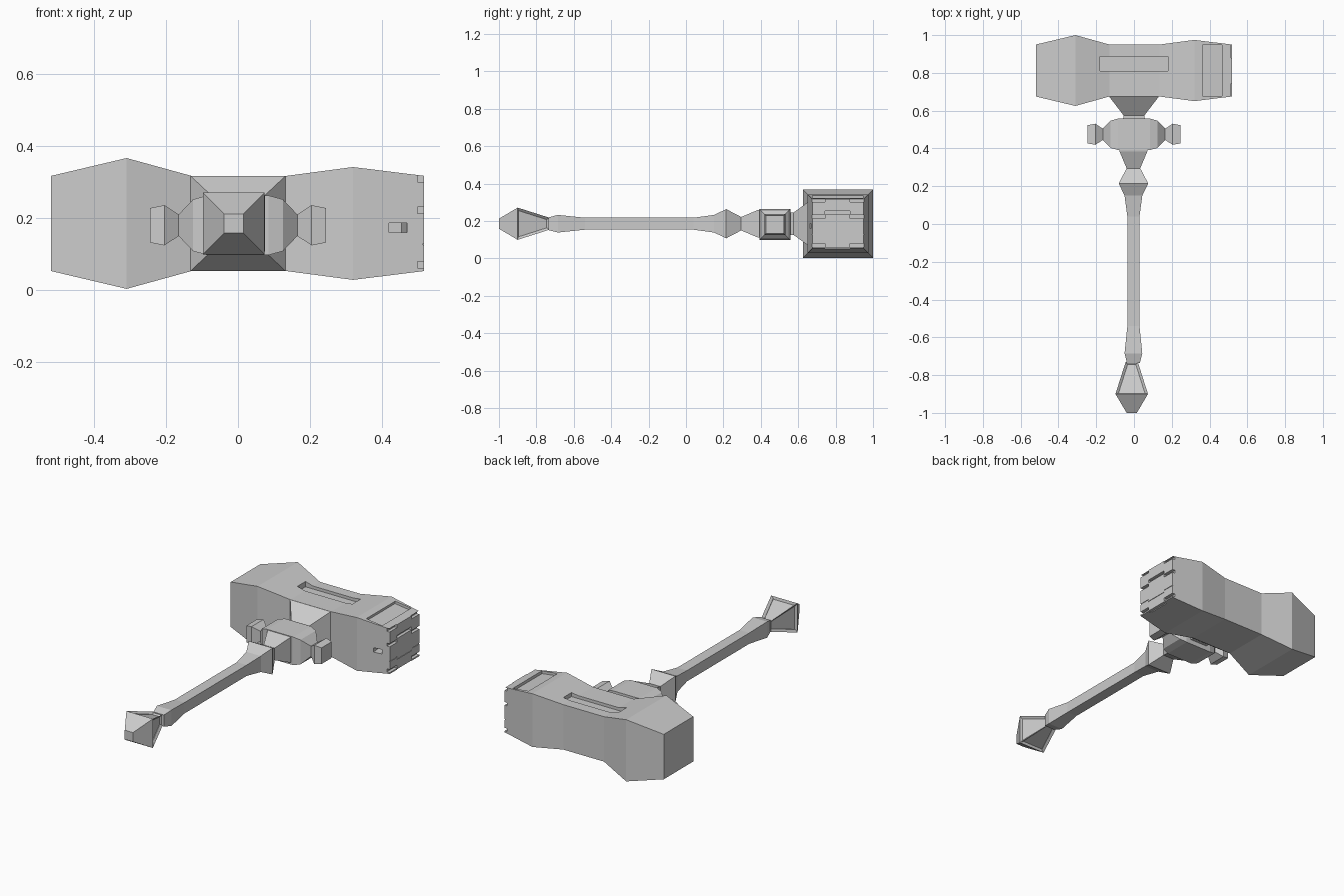
import bpy, bmesh
from mathutils import Matrix, Vector

if "Cube" in bpy.data.objects:
    bpy.data.objects.remove(bpy.data.objects["Cube"])

ZC = 0.185   # height of the handle axis
YH = 0.8125  # depth of the head axis


def loft(name, axis, centre, sections, panels=()):
    """Square tube along an axis; sections are (position, half size 1, half size 2)."""
    bm = bmesh.new()
    rings = []
    for p, a, b in sections:
        ring = []
        for su, sv in ((-1, -1), (1, -1), (1, 1), (-1, 1)):
            if axis == 'X':
                co = (p, centre[0] + su * a, centre[1] + sv * b)
            else:
                co = (centre[0] + su * a, p, centre[1] + sv * b)
            ring.append(bm.verts.new(co))
        rings.append(ring)
    inset = []
    for k, (r, s) in enumerate(zip(rings, rings[1:])):
        for i in range(4):
            j = (i + 1) % 4
            f = bm.faces.new((r[i], r[j], s[j], s[i]))
            if k in panels:
                inset.append(f)
    bm.faces.new(rings[0])
    bm.faces.new(rings[-1])
    bmesh.ops.recalc_face_normals(bm, faces=bm.faces)
    if inset:
        bmesh.ops.inset_individual(bm, faces=inset, thickness=0.014, depth=-0.014)
    return finish(name, bm)


def finish(name, bm):
    me = bpy.data.meshes.new(name)
    bm.to_mesh(me)
    bm.free()
    ob = bpy.data.objects.new(name, me)
    bpy.context.collection.objects.link(ob)
    return ob


def add_box(bm, centre, size, angle=0.0, axis='Z'):
    m = (Matrix.Translation(centre) @ Matrix.Rotation(angle, 4, axis)
         @ Matrix.Diagonal(Vector(size).to_4d()))
    bmesh.ops.create_cube(bm, size=1, matrix=m)


def carve(target, name, boxes):
    bm = bmesh.new()
    for b in boxes:
        add_box(bm, *b)
    cutter = finish(name, bm)
    cutter.hide_render = True
    mod = target.modifiers.new(name, 'BOOLEAN')
    mod.operation = 'DIFFERENCE'
    mod.solver = 'EXACT'
    mod.object = cutter
    bpy.context.view_layer.objects.active = target
    bpy.ops.object.modifier_apply(modifier=mod.name)
    bpy.data.objects.remove(cutter)


# Hammer head: flared at both ends, larger flare on the left
head = loft("hammer_head", 'X', (YH, ZC), [
    (-0.52, 0.1375, 0.1325), (-0.31, 0.1875, 0.182), (-0.13, 0.1375, 0.1325),
    (0.135, 0.1375, 0.1325), (0.32, 0.162, 0.157), (0.518, 0.1375, 0.1325)])

# Recessed slot along the top and band grooves near the right end
carve(head, "top_slot_cutter", [((0, 0.848, 0.318), (0.36, 0.075, 0.036))])
carve(head, "top_band_cutter", [((0.415, YH, ZC + 0.145), (0.105, 0.27, 0.03), 0.127, 'Y')])
carve(head, "front_band_cutter", [((0.445, 0.671, 0.173), (0.05, 0.24, 0.026), 0.127, 'Z')])

# Brick-like slots in the right striking face
slots = []
for z in (0.309, 0.222, 0.07):
    slots += [((0.52, y, z), (0.04, 0.08, 0.018)) for y in (0.704, 0.918)]
slots += [((0.52, 0.81, z), (0.04, 0.134, 0.018)) for z in (0.245, 0.046)]
carve(head, "brick_slot_cutter", slots)

# Thin mortar lines between the bricks
lines = [((0.52, y, 0.127), (0.01, 0.075, 0.005)) for y in (0.704, 0.918)]
lines += [((0.52, 0.81, 0.127 - 0.012), (0.01, 0.134, 0.005))]
carve(head, "mortar_cutter", lines)

# Tapered socket joining head to guard
loft("head_socket", 'Y', (0, ZC), [
    (0.69, 0.132, 0.132), (0.675, 0.132, 0.132), (0.575, 0.055, 0.06),
    (0.54, 0.06, 0.06)])

# Cross guard with a knob on each side
half = [(0.085, 0.083), (0.125, 0.072), (0.165, 0.03), (0.205, 0.056), (0.245, 0.048)]
guard = [(-x, h, h) for x, h in reversed(half)] + [(x, h, h) for x, h in half]
loft("cross_guard", 'X', (0.475, 0.18), guard)

# Handle with swollen collar at the top and ring near the bottom
loft("handle", 'Y', (-0.003, ZC), [(y, h, h) for y, h in (
    (0.42, 0.078), (0.385, 0.074), (0.295, 0.036), (0.215, 0.078), (0.15, 0.047),
    (0.04, 0.032), (-0.54, 0.032), (-0.685, 0.047), (-0.735, 0.034))])

# Pommel with sunken side panels
loft("pommel", 'Y', (-0.012, ZC), [(y, h, h) for y, h in (
    (-0.73, 0.032), (-0.9, 0.086), (-1.0, 0.027))], panels=(0,))
